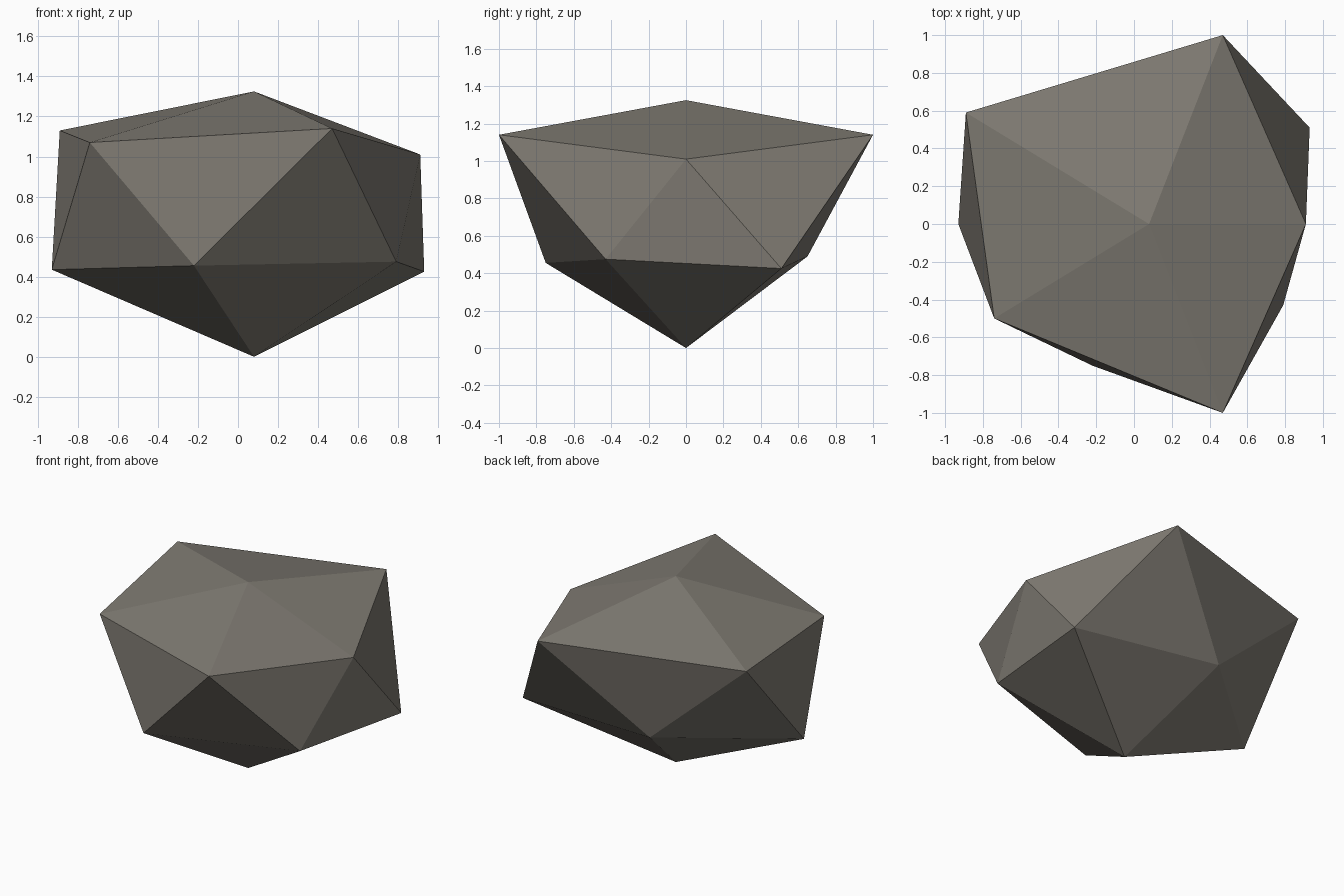
import bpy
import bmesh

if "Cube" in bpy.data.objects:
    bpy.data.objects.remove(bpy.data.objects["Cube"], do_unlink=True)

# Warm grey stone
stone = bpy.data.materials.new("warm_grey_stone")
stone.use_nodes = True
colour = (0.215, 0.2, 0.172, 1)
stone.diffuse_color = colour
stone.node_tree.nodes["Principled BSDF"].inputs["Base Color"].default_value = colour

# Uneven twenty-sided rock: two poles and two staggered rings
upper = [(0.91, 0, 1.01), (0.47, 1.0, 1.14), (-0.89, 0.59, 1.13),
         (-0.74, -0.5, 1.07), (0.47, -1.0, 1.14)]
lower = [(0.93, 0.51, 0.425), (-0.17, 0.65, 0.49), (-0.93, 0, 0.435),
         (-0.22, -0.75, 0.455), (0.79, -0.43, 0.475)]

bm = bmesh.new()
top = bm.verts.new((0.08, 0, 1.325))
bottom = bm.verts.new((0.08, 0, 0))
up = [bm.verts.new(p) for p in upper]
low = [bm.verts.new(p) for p in lower]

# Caps and the zigzag band between the rings
for i in range(5):
    j = (i + 1) % 5
    bm.faces.new((top, up[i], up[j]))
    bm.faces.new((up[i], low[i], up[j]))
    bm.faces.new((low[i], low[j], up[j]))
    bm.faces.new((bottom, low[j], low[i]))
bmesh.ops.recalc_face_normals(bm, faces=bm.faces[:])

mesh = bpy.data.meshes.new("rock")
bm.to_mesh(mesh)
bm.free()
mesh.materials.append(stone)
rock = bpy.data.objects.new("rock", mesh)
bpy.context.collection.objects.link(rock)
